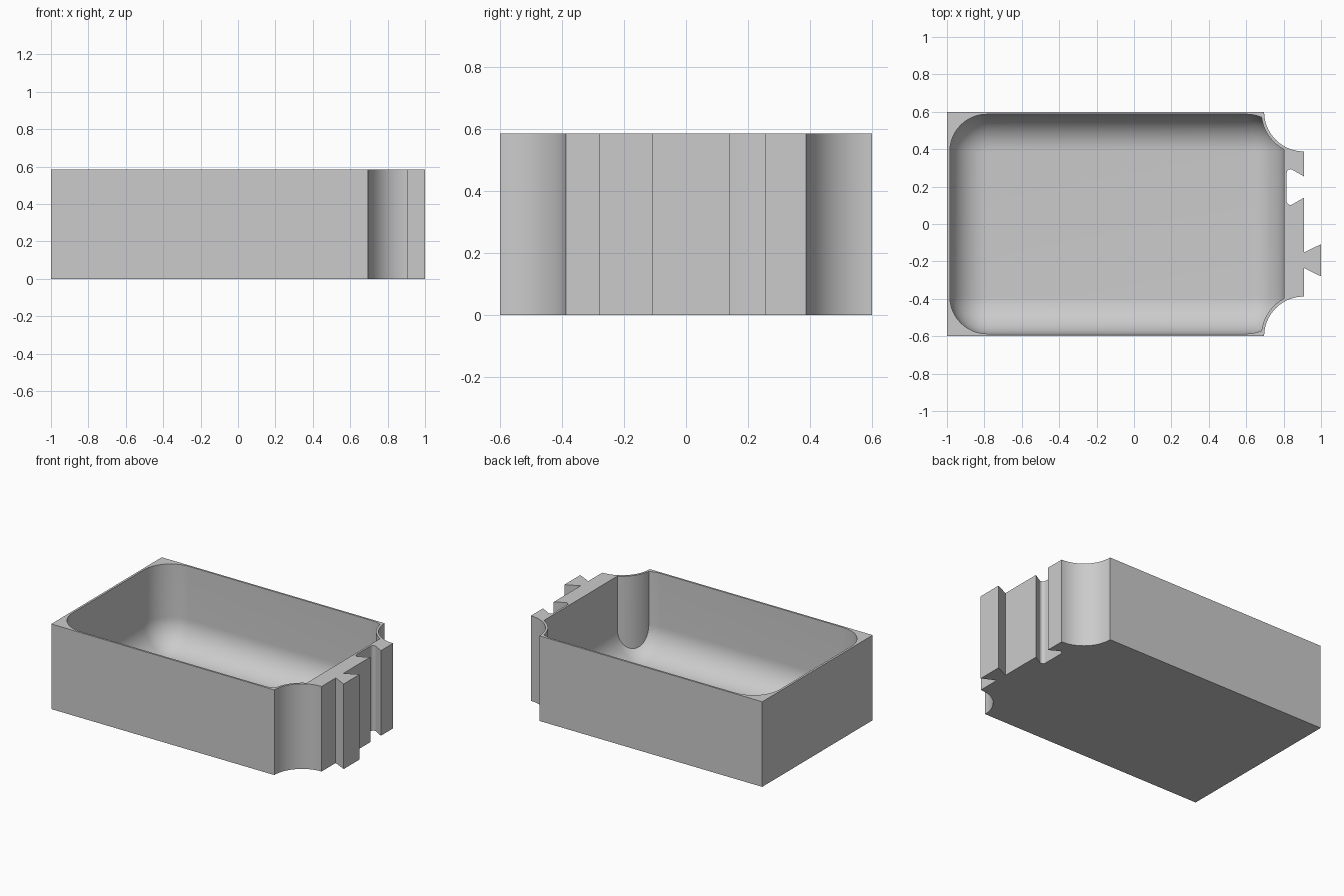
import bpy, bmesh, math

if "Cube" in bpy.data.objects:
    bpy.data.objects.remove(bpy.data.objects["Cube"], do_unlink=True)

HEIGHT = 0.585
SCALLOP = (0.908, 0.6)      # centre of the rounded corner cut-outs
SCALLOP_R = 0.212
WALL = 0.016

grey = bpy.data.materials.new("light grey")
grey.use_nodes = True
colour = (0.6, 0.6, 0.6, 1)
grey.diffuse_color = colour
grey.node_tree.nodes["Principled BSDF"].inputs["Base Color"].default_value = colour


def arc(cx, cy, r, a0, a1, n):
    """Points along an arc, angles in degrees."""
    angles = [math.radians(a0 + (a1 - a0) * i / n) for i in range(n + 1)]
    return [(cx + r * math.cos(a), cy + r * math.sin(a)) for a in angles]


def loft(name, rings):
    """Closed solid through a stack of (outline, z) rings, bottom to top."""
    bm = bmesh.new()
    rows = [[bm.verts.new((x, y, z)) for x, y in pts] for pts, z in rings]
    n = len(rows[0])
    for lo, hi in zip(rows, rows[1:]):
        for i in range(n):
            j = (i + 1) % n
            bm.faces.new((lo[i], lo[j], hi[j], hi[i]))
    bm.faces.new(rows[0][::-1])
    bm.faces.new(rows[-1])
    bmesh.ops.remove_doubles(bm, verts=bm.verts, dist=1e-5)
    bmesh.ops.recalc_face_normals(bm, faces=bm.faces)
    mesh = bpy.data.meshes.new(name)
    bm.to_mesh(mesh)
    bm.free()
    mesh.materials.append(grey)
    obj = bpy.data.objects.new(name, mesh)
    bpy.context.collection.objects.link(obj)
    return obj


def subtract(target, cutter):
    mod = target.modifiers.new("cut", 'BOOLEAN')
    mod.operation, mod.solver, mod.object = 'DIFFERENCE', 'EXACT', cutter
    bpy.context.view_layer.objects.active = target
    bpy.ops.object.modifier_apply(modifier=mod.name)
    bpy.data.objects.remove(cutter, do_unlink=True)


def rounded_rect(x0, x1, y, inset, r):
    pts = []
    for cx, cy, a in ((x1, y, 0), (x0, y, 90), (x0, -y, 180), (x1, -y, 270)):
        sx, sy = (1 if cx == x1 else -1), (1 if cy > 0 else -1)
        pts += arc(cx - sx * (inset + r), cy - sy * (inset + r), r, a, a + 90, 16)
    return pts


# Outer block: scalloped corners, dovetail tongue and dovetail slot on the +x end
cx, cy = SCALLOP
outline = [(-1, -0.6)]
outline += arc(cx, -cy, SCALLOP_R, 180, 90, 24)
outline += [(0.908, -0.235), (1, -0.28), (1, -0.108), (0.908, -0.152)]      # tongue
outline += [(0.908, 0.14), (0.845, 0.104)]                                 # slot
outline += arc(0.837, 0.123, 0.021, 290, 180, 6)
outline += arc(0.837, 0.272, 0.021, 180, 70, 6)
outline += [(0.845, 0.291), (0.908, 0.255)]
outline += arc(cx, cy, SCALLOP_R, 270, 180, 24)
outline += [(-1, 0.6)]
tray = loft("tray", [(outline, 0), (outline, HEIGHT)])

# Cavity: rounded walls and a rounded floor edge
R, FLOOR = 0.2, 0.02
rings = []
for i in range(17):
    t = math.radians(90 * i / 16)
    r = R * math.sin(t)
    rings.append((rounded_rect(-0.985, 0.802, 0.587, R - r, r), FLOOR + R - R * math.cos(t)))
rings.append((rings[-1][0], HEIGHT + 0.2))
cavity = loft("cavity_cutter", rings)

# Keep a thin wall around each scalloped corner
for side in (-1, 1):
    post = arc(cx, side * cy, SCALLOP_R + WALL, 0, 360 - 3.75, 95)
    subtract(cavity, loft("corner_post", [(post, -0.2), (post, HEIGHT + 0.4)]))

subtract(tray, cavity)

bpy.ops.object.select_all(action='DESELECT')
tray.select_set(True)
bpy.context.view_layer.objects.active = tray
bpy.ops.object.shade_smooth_by_angle(angle=math.radians(25))
